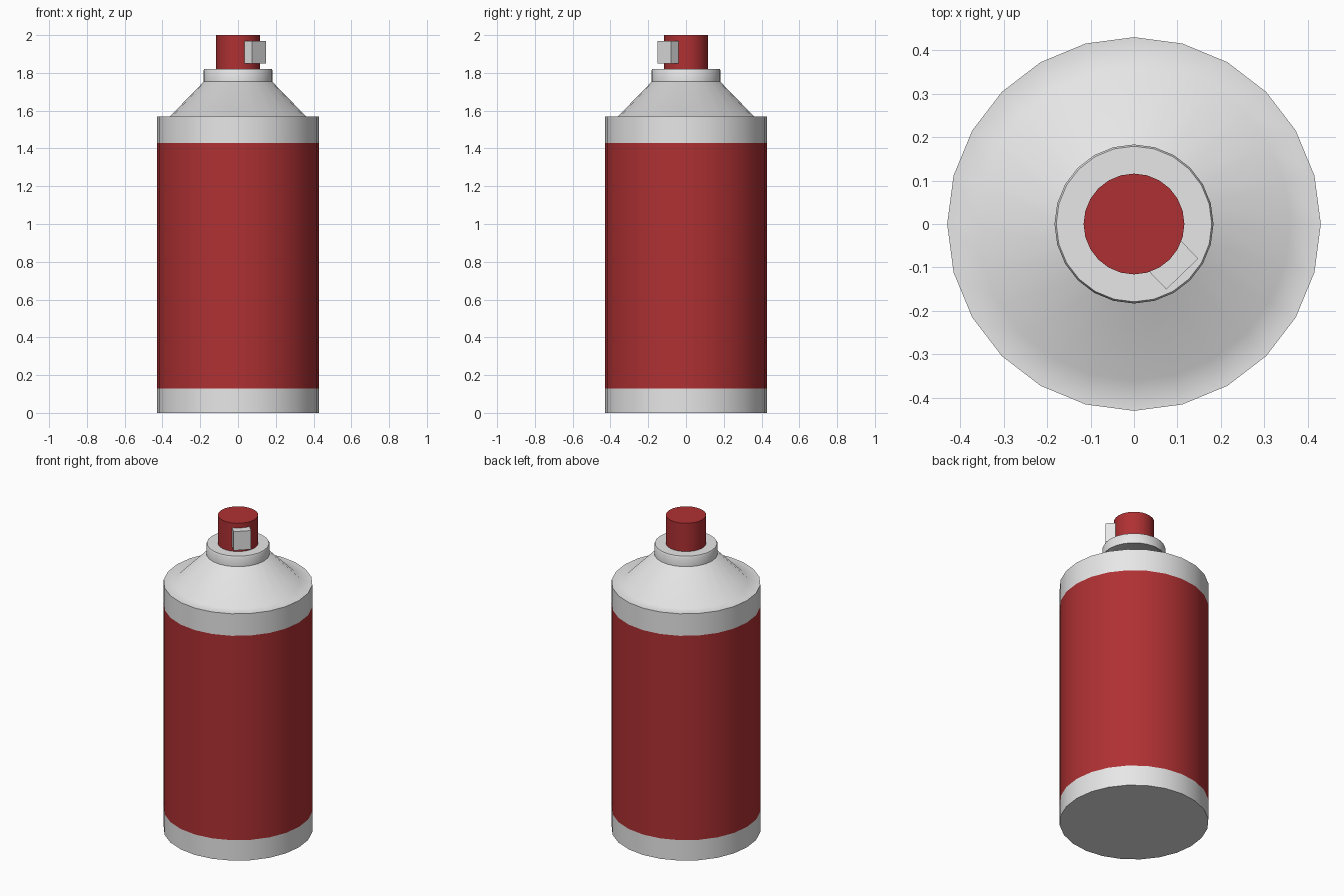
import bpy
import bmesh
import math
from mathutils import Matrix

if "Cube" in bpy.data.objects:
    bpy.data.objects.remove(bpy.data.objects["Cube"], do_unlink=True)

SIDES = 24


def make_material(name, rgb):
    mat = bpy.data.materials.new(name)
    mat.use_nodes = True
    colour = (*rgb, 1.0)
    mat.diffuse_color = colour
    mat.node_tree.nodes["Principled BSDF"].inputs["Base Color"].default_value = colour
    return mat


metal = make_material("pale grey metal", (0.8, 0.8, 0.8))
red = make_material("red paint", (0.43, 0.03, 0.033))


def finish(name, bm, materials, smooth_angle=None):
    bmesh.ops.recalc_face_normals(bm, faces=bm.faces)
    mesh = bpy.data.meshes.new(name)
    bm.to_mesh(mesh)
    bm.free()
    for mat in materials:
        mesh.materials.append(mat)
    obj = bpy.data.objects.new(name, mesh)
    bpy.context.collection.objects.link(obj)
    if smooth_angle:
        bpy.ops.object.select_all(action="DESELECT")
        obj.select_set(True)
        bpy.context.view_layer.objects.active = obj
        bpy.ops.object.shade_smooth_by_angle(angle=math.radians(smooth_angle))
    return obj


def lathe(name, profile, materials, smooth_angle, paint=None):
    """Closed solid of revolution from (radius, height) points."""
    bm = bmesh.new()
    rings = []
    for r, z in profile:
        angles = [math.tau * i / SIDES for i in range(SIDES)]
        rings.append([bm.verts.new((r * math.cos(a), r * math.sin(a), z)) for a in angles])
    for low, high in zip(rings, rings[1:]):
        for i in range(SIDES):
            j = (i + 1) % SIDES
            bm.faces.new((low[i], low[j], high[j], high[i]))
    bm.faces.new(rings[0][::-1])
    bm.faces.new(rings[-1])
    if paint:
        for face in bm.faces:
            face.material_index = paint(face.calc_center_median().z)
    return finish(name, bm, materials, smooth_angle)


# Can body: bare bands at both ends, painted middle, flat rim and sloping shoulder
lathe("can_body",
      [(0.43, 0), (0.43, 0.13), (0.43, 1.43), (0.43, 1.57), (0.36, 1.57), (0.18, 1.755)],
      [metal, red], 60, lambda z: int(0.13 < z < 1.43))

# Collar around the neck
lathe("collar", [(0.183, 1.755), (0.183, 1.812), (0.179, 1.82)], [metal], 40)

# Push button
lathe("spray_button", [(0.116, 1.815), (0.116, 2.0)], [red], 40)

# Nozzle block set into the front corner of the button
bm = bmesh.new()
bmesh.ops.create_cube(bm, size=1)
bmesh.ops.transform(bm, verts=bm.verts, matrix=(
    Matrix.Rotation(math.radians(-46), 4, "Z")
    @ Matrix.Translation((0.128, 0, 1.91))
    @ Matrix.Diagonal((0.064, 0.102, 0.12, 1))))
finish("nozzle", bm, [metal])
